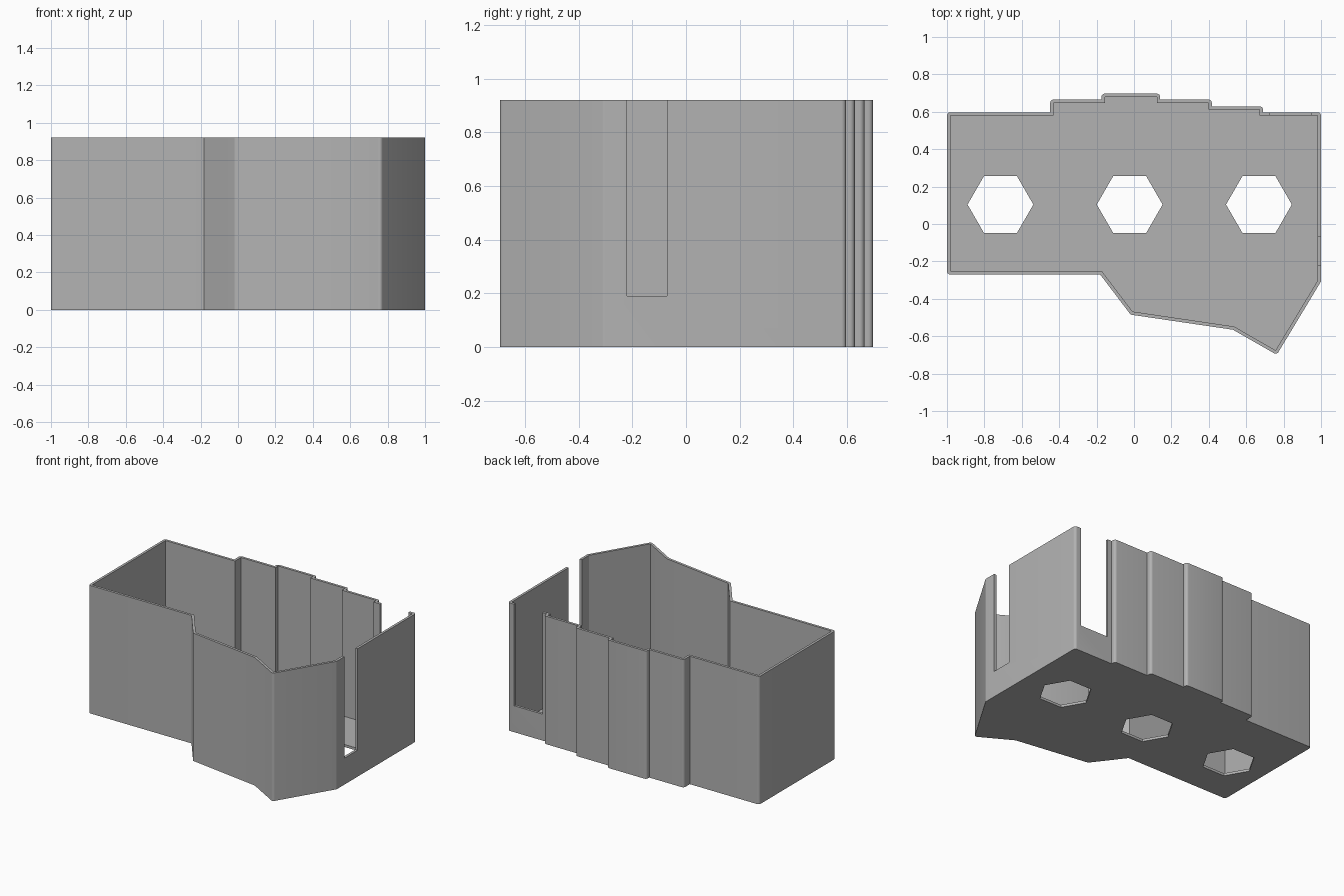
import bpy, bmesh, math
from mathutils import Vector

cube = bpy.data.objects.get("Cube")
if cube:
    bpy.data.objects.remove(cube, do_unlink=True)

HEIGHT, WALL, SLOT_Z = 0.92, 0.018, 0.19

grey = bpy.data.materials.new("plain_grey")
grey.use_nodes = True
colour = (0.45, 0.45, 0.45, 1)
grey.diffuse_color = colour
grey.node_tree.nodes["Principled BSDF"].inputs["Base Color"].default_value = colour


def prism(name, outline, z0, z1):
    """Closed prism from a counter-clockwise outline."""
    bm = bmesh.new()
    base = bm.faces.new([bm.verts.new((x, y, z0)) for x, y in outline])
    top = bmesh.ops.extrude_face_region(bm, geom=[base])["geom"]
    verts = [g for g in top if isinstance(g, bmesh.types.BMVert)]
    bmesh.ops.translate(bm, vec=(0, 0, z1 - z0), verts=verts)
    bmesh.ops.recalc_face_normals(bm, faces=bm.faces)
    mesh = bpy.data.meshes.new(name)
    bm.to_mesh(mesh)
    bm.free()
    mesh.materials.append(grey)
    obj = bpy.data.objects.new(name, mesh)
    bpy.context.collection.objects.link(obj)
    return obj


def offset_round(points, r, steps=6):
    """Offset outwards: arcs on convex corners, mitres on concave ones."""
    result = []
    pts = [Vector(p) for p in points]
    for i, p in enumerate(pts):
        a = (p - pts[i - 1]).normalized()
        b = (pts[(i + 1) % len(pts)] - p).normalized()
        na, nb = Vector((a.y, -a.x)), Vector((b.y, -b.x))
        turn = math.atan2(a.x * b.y - a.y * b.x, a.dot(b))
        if turn > 0:
            start = math.atan2(na.y, na.x)
            for k in range(steps + 1):
                t = start + turn * k / steps
                result.append(p + r * Vector((math.cos(t), math.sin(t))))
        else:
            result.append(p + r * (na + nb) / (1 + na.dot(nb)))
    return result


def box(name, x0, x1, y0, y1, z0, z1):
    return prism(name, [(x0, y0), (x1, y0), (x1, y1), (x0, y1)], z0, z1)


# Inner outline: angled front, stepped back
front = [(-0.982, -0.252), (-0.172, -0.252), (-0.008, -0.468),
         (0.535, -0.548), (0.757, -0.675), (0.982, -0.302)]
back = [(0.982, 0.579), (0.672, 0.579), (0.672, 0.611), (0.398, 0.611),
        (0.398, 0.647), (0.122, 0.647), (0.122, 0.679), (-0.156, 0.679),
        (-0.156, 0.647), (-0.43, 0.647), (-0.43, 0.579), (-0.982, 0.579)]
inner = front + back

# Shell and its cavity
tray = prism("open_tray", offset_round(inner, WALL), 0, HEIGHT)
cutters = [prism("cavity_cutter", inner, WALL, HEIGHT + 0.1)]

# Hexagonal floor holes
for cx in (-0.714, -0.023, 0.668):
    hexagon = [(cx + 0.176 * math.cos(k * math.pi / 3),
                0.104 + 0.176 * math.sin(k * math.pi / 3)) for k in range(6)]
    cutters.append(prism("hole_cutter", hexagon, -0.1, 0.1))

# Open slots in the side and back walls
cutters.append(box("side_slot_cutter", 0.95, 1.05, -0.22, -0.07, SLOT_Z, HEIGHT + 0.1))
cutters.append(box("back_slot_cutter", 0.725, 0.95, 0.55, 0.65, SLOT_Z, HEIGHT + 0.1))

bpy.ops.object.select_all(action="DESELECT")
bpy.context.view_layer.objects.active = tray
tray.select_set(True)
for cutter in cutters:
    cutter.hide_render = True
    mod = tray.modifiers.new("cut", "BOOLEAN")
    mod.operation, mod.solver, mod.object = "DIFFERENCE", "EXACT", cutter
    bpy.ops.object.modifier_apply(modifier=mod.name)
    bpy.data.objects.remove(cutter, do_unlink=True)

bpy.ops.object.shade_smooth_by_angle(angle=math.radians(30))
